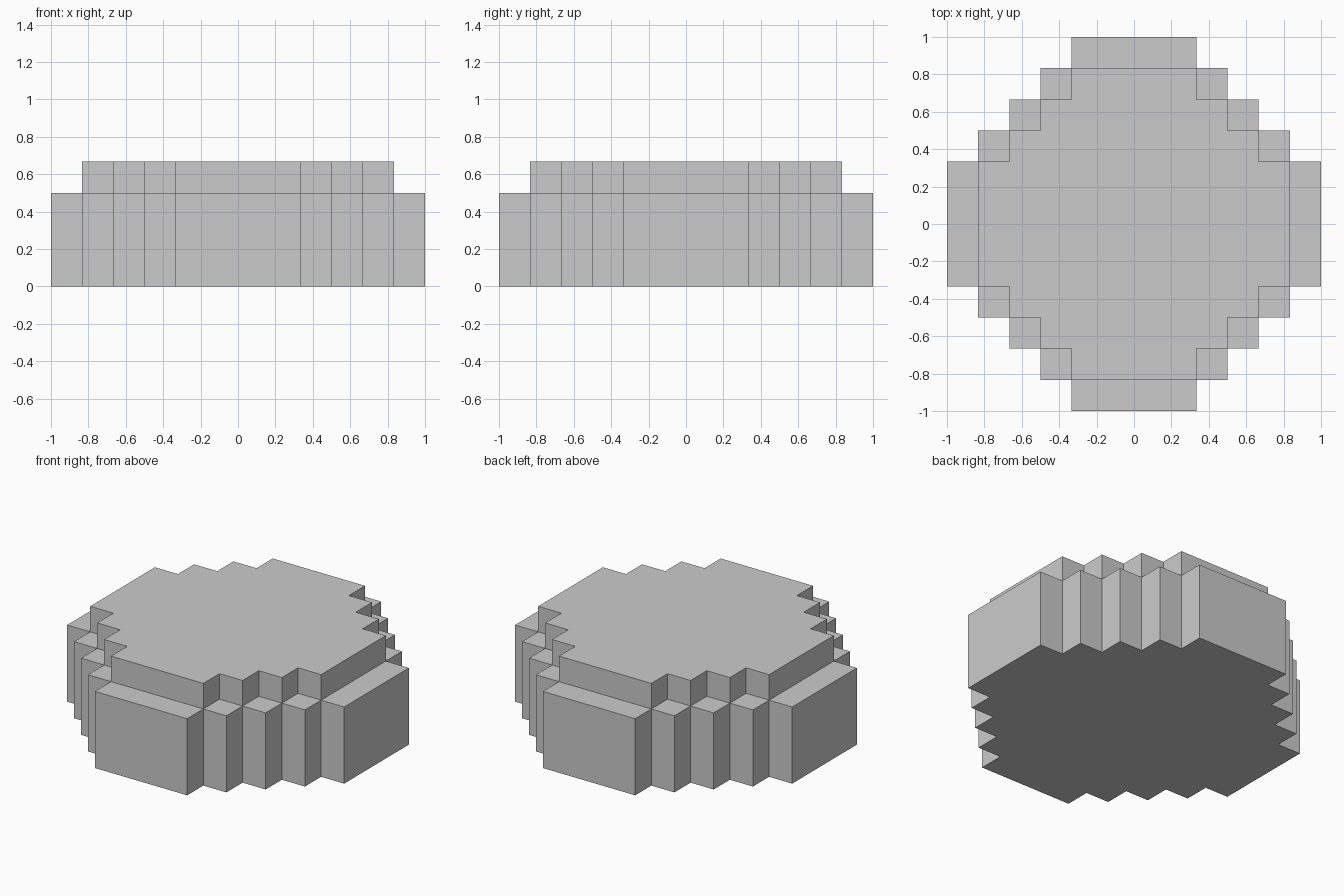
import bpy
import bmesh

if "Cube" in bpy.data.objects:
    bpy.data.objects.remove(bpy.data.objects["Cube"])

U = 1 / 6  # block size
bm = bmesh.new()


def turned(points):
    """Repeat a quarter of points around all four sides."""
    quarters = []
    for _ in range(4):
        quarters.append(points)
        points = [(-y, x) for x, y in points]
    return quarters


def outline(r):
    """Stepped round outline whose flat sides lie r blocks from the centre."""
    quarter = [(r, 2)]
    for i in range(r - 2):
        quarter += [(r - 1 - i, 2 + i), (r - 1 - i, 3 + i)]
    quarter.append((2, r)) if quarter[-1] != (2, r) else None
    return sum(turned(quarter), [])


def face(points):
    bm.faces.new([bm.verts.new((x * U, y * U, z * U)) for x, y, z in points])


def walls(loop, z0, z1):
    for (ax, ay), (bx, by) in zip(loop, loop[1:] + loop[:1]):
        face([(ax, ay, z0), (bx, by, z0), (bx, by, z1), (ax, ay, z1)])


outer, inner = outline(6), outline(5)

# Underside, lower tier, upper tier and top
face([(x, y, 0) for x, y in reversed(outer)])
walls(outer, 0, 3)
walls(inner, 3, 4)
face([(x, y, 4) for x, y in inner])

# Ledge between the tiers: one long strip and three corner squares per quarter
patches = [[(5, -2), (6, -2), (6, 2), (5, 2)]]
for x, y in [(5, 3), (4, 4), (3, 5)]:
    patches.append([(x - 1, y - 1), (x, y - 1), (x, y), (x - 1, y)])
for patch in patches:
    for quad in turned(patch):
        face([(x, y, 3) for x, y in quad])

bmesh.ops.remove_doubles(bm, verts=bm.verts, dist=0.001)
mesh = bpy.data.meshes.new("stepped_disc")
bm.to_mesh(mesh)
bm.free()
bpy.context.collection.objects.link(bpy.data.objects.new("stepped_disc", mesh))
